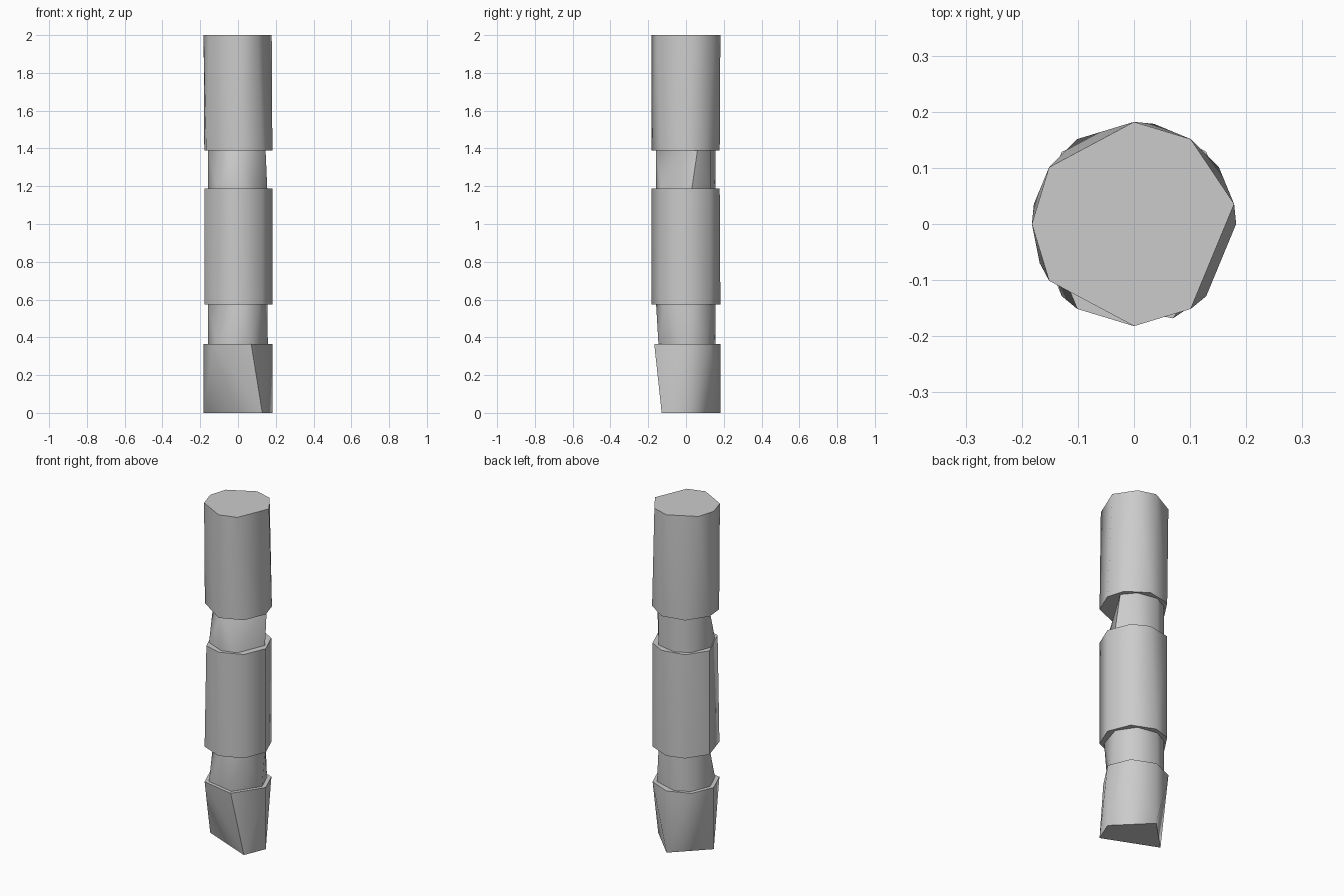
import bpy
import bmesh
from math import cos, sin, radians, tau

cube = bpy.data.objects.get("Cube")
if cube:
    bpy.data.objects.remove(cube, do_unlink=True)

STEPS = 32       # angular positions available around the axis
BODY, NECK = 0.182, 0.158

grey = bpy.data.materials.new("plain grey")
grey.use_nodes = True
colour = (0.6, 0.6, 0.6, 1)
grey.diffuse_color = colour
grey.node_tree.nodes["Principled BSDF"].inputs["Base Color"].default_value = colour


def section(name, radius, z_low, low, z_high, high, caps):
    """Irregular prism between two rings, given as steps around the axis."""
    bm = bmesh.new()
    for z, ring in ((z_low, low), (z_high, high)):
        for k in ring:
            a = tau * k / STEPS
            bm.verts.new((radius * cos(a), radius * sin(a), z))
    bmesh.ops.convex_hull(bm, input=bm.verts[:])
    bmesh.ops.dissolve_limit(bm, angle_limit=radians(0.5),
                             verts=bm.verts[:], edges=bm.edges[:])
    bmesh.ops.recalc_face_normals(bm, faces=bm.faces[:])
    if not caps:
        ends = [f for f in bm.faces if abs(f.normal.z) > 0.99]
        bmesh.ops.delete(bm, geom=ends, context="FACES")
    mesh = bpy.data.meshes.new(name)
    bm.to_mesh(mesh)
    bm.free()
    mesh.materials.append(grey)
    obj = bpy.data.objects.new(name, mesh)
    bpy.context.collection.objects.link(obj)
    bpy.ops.object.select_all(action="DESELECT")
    obj.select_set(True)
    bpy.context.view_layer.objects.active = obj
    bpy.ops.object.shade_smooth_by_angle(angle=radians(50))


# Thick sections
section("bottom_section", BODY, 0, (0, 8, 16, 28),
        0.365, (0, 4, 8, 12, 16, 20, 26), True)
section("middle_section", BODY, 0.573, (0, 4, 8, 11, 15, 20, 24, 28),
        1.187, (0, 4, 7, 11, 15, 21, 24, 28), True)
section("top_section", BODY, 1.39, (0, 3, 7, 11, 15, 18, 24, 28),
        2, (1, 5, 8, 13, 16, 19, 24, 27), True)

# Narrow necks joining them
section("lower_neck", NECK, 0.365, (0, 4, 9, 12, 16, 20, 26),
        0.573, (1, 5, 9, 12, 16, 24, 28), False)
section("upper_neck", NECK, 1.187, (1, 5, 9, 12, 16, 20, 24, 27),
        1.39, (2, 5, 9, 12, 16, 24), False)
